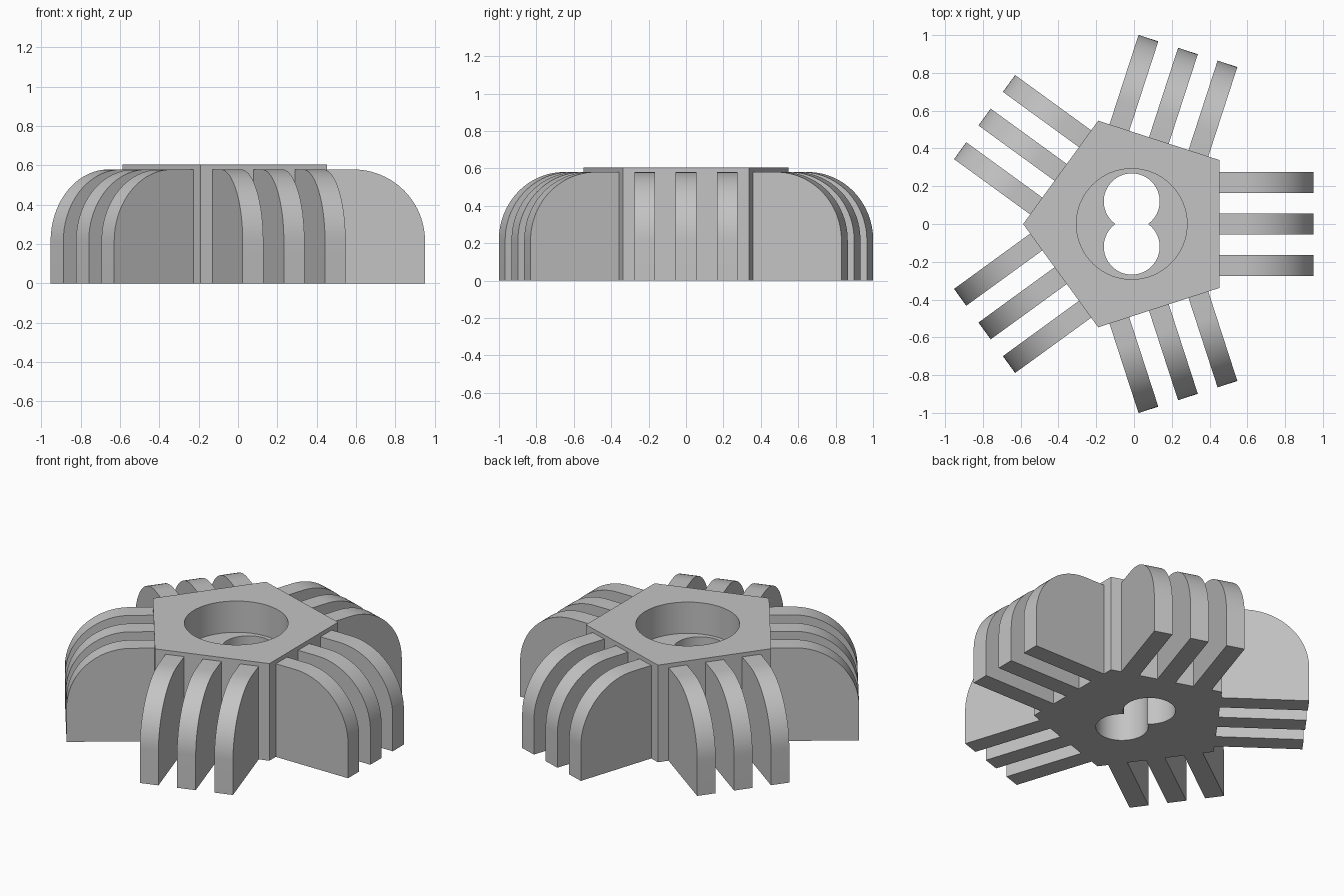
import bpy, bmesh
from math import cos, sin, pi, radians
from mathutils import Matrix, Vector

if "Cube" in bpy.data.objects:
    bpy.data.objects.remove(bpy.data.objects["Cube"])

CENTRE = Vector((-0.012, 0, 0))
RADIUS = 0.575                       # pentagon corner radius
APOTHEM = RADIUS * cos(pi / 5)
TOP, FIN_TOP = 0.605, 0.58
REACH, BEND = 0.963, 0.365           # fin tip and its rounded corner
FIN_WIDTH, FIN_PITCH = 0.11, 0.22
FLOOR = 0.41                         # bottom of the round recess

grey = bpy.data.materials.new("grey")
grey.use_nodes = True
colour = (0.55, 0.55, 0.55, 1)
grey.diffuse_color = colour
grey.node_tree.nodes["Principled BSDF"].inputs["Base Color"].default_value = colour


def prism(name, outline, depth, matrix):
    """Extrude a flat outline along its local z and place it."""
    bm = bmesh.new()
    face = bm.faces.new([bm.verts.new((x, y, 0)) for x, y in outline])
    new = bmesh.ops.extrude_face_region(bm, geom=[face])["geom"]
    moved = [v for v in new if isinstance(v, bmesh.types.BMVert)]
    bmesh.ops.translate(bm, verts=moved, vec=(0, 0, depth))
    bmesh.ops.recalc_face_normals(bm, faces=bm.faces)
    bm.transform(matrix)
    mesh = bpy.data.meshes.new(name)
    bm.to_mesh(mesh)
    bm.free()
    mesh.materials.append(grey)
    obj = bpy.data.objects.new(name, mesh)
    bpy.context.collection.objects.link(obj)
    return obj


def select(obj):
    bpy.ops.object.select_all(action="DESELECT")
    obj.select_set(True)
    bpy.context.view_layer.objects.active = obj


def smooth(obj):
    select(obj)
    bpy.ops.object.shade_smooth_by_angle(angle=radians(30))


def circle(radius, sides, start=0.0):
    return [(radius * cos(start + 2 * pi * i / sides),
             radius * sin(start + 2 * pi * i / sides)) for i in range(sides)]


def cut_round(obj, radius, y, z):
    """Cut a vertical round hole from height z upwards."""
    place = Matrix.Translation(CENTRE + Vector((0, y, z)))
    cutter = prism("cutter", circle(radius, 64, 0.01), 1, place)
    cutter.hide_render = True
    select(obj)
    mod = obj.modifiers.new("cut", "BOOLEAN")
    mod.operation, mod.solver, mod.object = "DIFFERENCE", "EXACT", cutter
    bpy.ops.object.modifier_apply(modifier=mod.name)
    bpy.data.objects.remove(cutter)


# Pentagonal hub with a round recess and a double through hole
hub = prism("hub", circle(RADIUS, 5, pi), TOP, Matrix.Translation(CENTRE))
cut_round(hub, 0.293, 0, FLOOR)
for y in (-0.12, 0.12):
    cut_round(hub, 0.148, y, -0.2)
smooth(hub)

# Fin profile: upright plate with a rounded outer top corner
profile = [(APOTHEM - 0.002, 0), (REACH, 0)]
for i in range(25):
    a = pi / 2 * i / 24
    profile.append((REACH - BEND + BEND * cos(a), FIN_TOP - BEND + BEND * sin(a)))
profile.append((APOTHEM - 0.002, FIN_TOP))

# Three fins on each of the five sides
for side in range(5):
    turn = Matrix.Translation(CENTRE) @ Matrix.Rotation(side * 2 * pi / 5, 4, "Z")
    for k in (-1, 0, 1):
        shift = Matrix.Translation((0, k * FIN_PITCH + FIN_WIDTH / 2, 0))
        stand = Matrix.Rotation(pi / 2, 4, "X")
        fin = prism(f"fin_{side + 1}_{k + 2}", profile, FIN_WIDTH, turn @ shift @ stand)
        smooth(fin)
